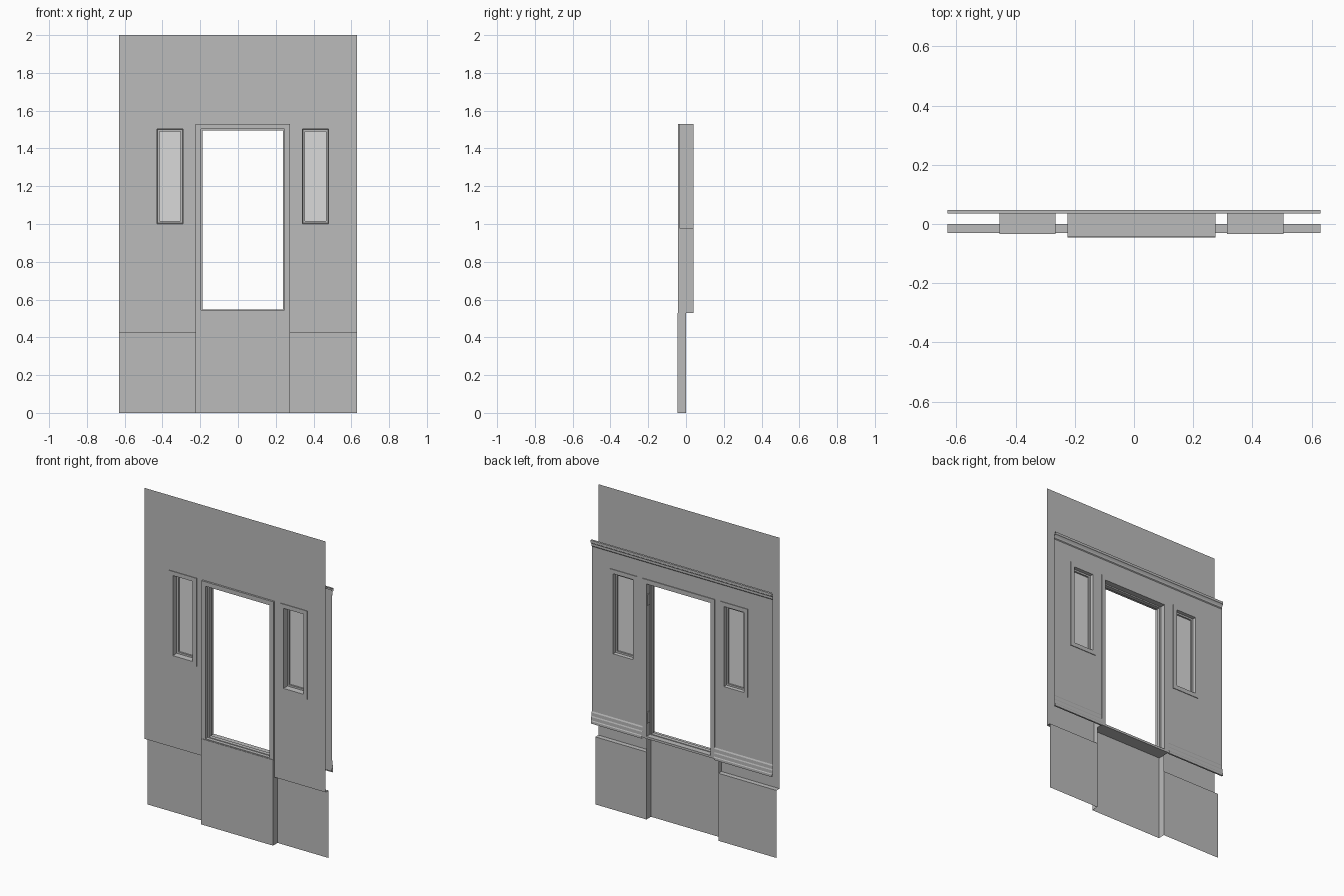
import bpy
import bmesh

cube = bpy.data.objects.get("Cube")
if cube:
    bpy.data.objects.remove(cube, do_unlink=True)


def material(name, value):
    mat = bpy.data.materials.new(name)
    mat.use_nodes = True
    colour = (value, value, value, 1)
    mat.diffuse_color = colour
    mat.node_tree.nodes["Principled BSDF"].inputs["Base Color"].default_value = colour
    return mat


PLASTER = material("plaster grey", 0.5)
GLASS = material("pale glass", 0.7)


def finish(name, bm, mat=PLASTER):
    bmesh.ops.remove_doubles(bm, verts=bm.verts, dist=0.0001)
    mesh = bpy.data.meshes.new(name)
    bm.to_mesh(mesh)
    bm.free()
    mesh.materials.append(mat)
    obj = bpy.data.objects.new(name, mesh)
    bpy.context.collection.objects.link(obj)
    return obj


def sheet(name, rect, y, holes=(), facing=-1, mat=PLASTER):
    """Upright flat sheet with rectangular openings; rect is x0, x1, z0, z1."""
    bm = bmesh.new()
    rects = [rect, *holes]
    xs = sorted({v for r in rects for v in r[:2]})
    zs = sorted({v for r in rects for v in r[2:]})
    for x0, x1 in zip(xs, xs[1:]):
        for z0, z1 in zip(zs, zs[1:]):
            mx, mz = (x0 + x1) / 2, (z0 + z1) / 2
            if any(h[0] < mx < h[1] and h[2] < mz < h[3] for h in holes):
                continue
            corners = [(x0, z0), (x1, z0), (x1, z1), (x0, z1)][::-facing]
            bm.faces.new([bm.verts.new((x, y, z)) for x, z in corners])
    return finish(name, bm, mat)


def frame(name, rect, profile, bottom=1):
    """Closed (inset, y) profile swept round a rectangle."""
    x0, x1, z0, z1 = rect
    bm = bmesh.new()
    rings = []
    for d, y in profile:
        b = z0 + d * bottom
        rings.append([bm.verts.new((x, y, z)) for x, z in
                      ((x0 + d, b), (x1 - d, b), (x1 - d, z1 - d), (x0 + d, z1 - d))])
    for a, b in zip(rings, rings[1:] + rings[:1]):
        for i in range(4):
            j = (i + 1) % 4
            bm.faces.new((a[i], a[j], b[j], b[i]))
    bmesh.ops.recalc_face_normals(bm, faces=bm.faces)
    return finish(name, bm)


def moulding(name, x0, x1, profile):
    """Open (y, z) profile drawn along x."""
    bm = bmesh.new()
    for (ya, za), (yb, zb) in zip(profile, profile[1:]):
        bm.faces.new([bm.verts.new(p) for p in
                      ((x0, ya, za), (x0, yb, zb), (x1, yb, zb), (x1, ya, za))])
    return finish(name, bm)


HALF = 0.63
FRONT, BACK = -0.03, 0.035
MID = 0.025                       # centre line of the doorway
DOOR_L, DOOR_R = MID - 0.25, MID + 0.25
SILL, HEAD, LEDGE = 0.53, 1.53, 0.428

door = (DOOR_L, DOOR_R, SILL, HEAD)
windows = {side: (MID + s * 0.385 - 0.095, MID + s * 0.385 + 0.095, 0.975, HEAD)
           for side, s in (("right", -1), ("left", 1))}

# Outer and inner wall skins
sheet("outer_wall", (-HALF, HALF, LEDGE, 2), FRONT,
      [(DOOR_L, DOOR_R, LEDGE, HEAD), *windows.values()])
sheet("inner_wall", (-HALF, HALF, SILL, 1.67), BACK, [door, *windows.values()], facing=1)

# Recessed base, ledge and skirting on each side of the doorway
for side, x0, x1 in (("right", -HALF, DOOR_L), ("left", DOOR_R, HALF)):
    moulding(side + "_base", x0, x1,
             [(FRONT, LEDGE + 0.004), (FRONT, LEDGE - 0.004), (0, LEDGE - 0.004), (0, 0)])
    moulding(side + "_skirting", x0, x1,
             [(BACK, 0.6), (0.039, 0.592), (0.039, 0.572), (0.042, 0.565),
              (0.042, 0.545), (0.045, 0.54), (0.045, 0.525), (BACK, 0.525)])

# Cornice along the inner wall
moulding("cornice", -HALF, HALF,
         [(BACK, 1.635), (0.039, 1.64), (0.039, 1.652), (0.044, 1.66),
          (0.048, 1.663), (0.048, 1.678), (BACK, 1.678)])

# Plinth under the doorway, open at the back
sheet("plinth_face", (DOOR_L, DOOR_R, 0, SILL + 0.008), -0.045)
moulding("plinth_top", DOOR_L, DOOR_R, [(-0.045, SILL + 0.008), (-0.038, SILL + 0.008)])
for side, x in (("right", DOOR_L), ("left", DOOR_R)):
    bm = bmesh.new()
    bm.faces.new([bm.verts.new((x, y, z)) for y, z in
                  ((-0.045, 0), (0, 0), (0, SILL), (-0.045, SILL))])
    finish(side + "_plinth_side", bm)

# Door frame with a stop, thin along the sill
frame("door_frame", door,
      [(0, -0.042), (0.028, -0.042), (0.028, -0.02), (0.036, -0.02),
       (0.036, 0.005), (0.028, 0.005), (0.028, 0.04), (0, 0.04)], bottom=0.5)

# Hinge plates on the left jamb
for name, z in (("lower_hinge", 0.66), ("upper_hinge", 1.4)):
    bm = bmesh.new()
    bmesh.ops.create_cube(bm, size=1)
    for v in bm.verts:
        v.co = (DOOR_R - 0.03 + v.co.x * 0.006, 0.024 + v.co.y * 0.022, z + v.co.z * 0.07)
    finish(name, bm)

# Window frames with sash and glass
for side, rect in windows.items():
    frame(side + "_window_frame", rect,
          [(0, -0.034), (0.026, -0.034), (0.029, 0), (0.04, 0),
           (0.04, 0.02), (0.029, 0.02), (0.026, 0.039), (0, 0.039)])
    x0, x1, z0, z1 = rect
    sheet(side + "_glass", (x0 + 0.04, x1 - 0.04, z0 + 0.04, z1 - 0.04), 0.01, mat=GLASS)
